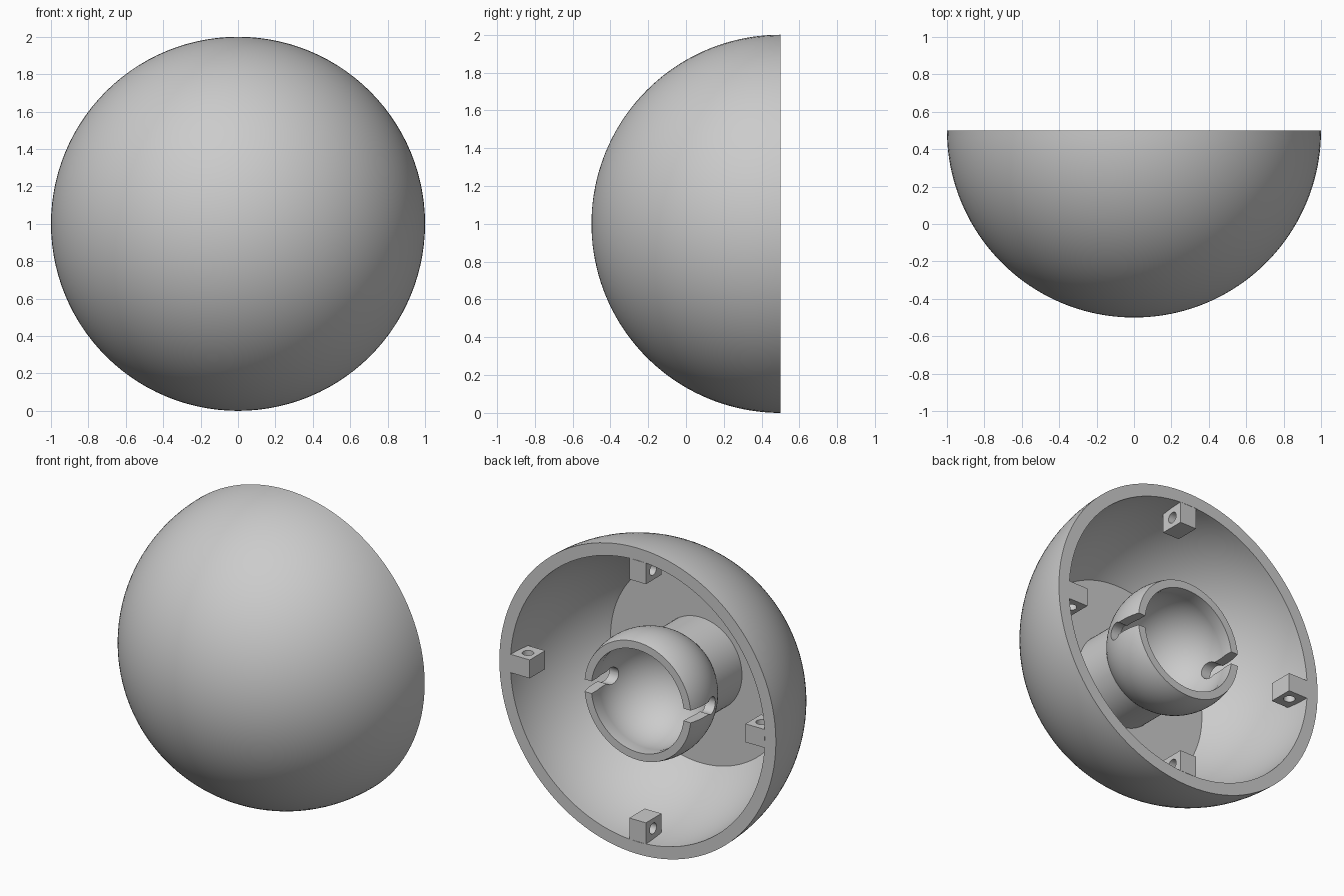
import bpy
import bmesh
from math import sin, cos, pi, radians, sqrt, asin, acos
from mathutils import Matrix, Vector

cube = bpy.data.objects.get("Cube")
if cube:
    bpy.data.objects.remove(cube, do_unlink=True)

# One plain grey for the whole moulding
grey = bpy.data.materials.new("plain_grey")
grey.use_nodes = True
GREY = (0.6, 0.6, 0.6, 1)
grey.diffuse_color = GREY
grey.node_tree.nodes["Principled BSDF"].inputs["Base Color"].default_value = GREY

CENTRE = Vector((0, 0.5, 1))   # middle of the open rim


def add_object(name, bm):
    bmesh.ops.remove_doubles(bm, verts=bm.verts, dist=1e-5)
    bmesh.ops.recalc_face_normals(bm, faces=bm.faces)
    mesh = bpy.data.meshes.new(name)
    bm.to_mesh(mesh)
    bm.free()
    mesh.materials.append(grey)
    obj = bpy.data.objects.new(name, mesh)
    bpy.context.collection.objects.link(obj)
    obj.location = CENTRE
    return obj


def arc(radius, centre_y, start, end, steps):
    """Profile points (distance from axis, y); angle 0 is sideways, 90 is forward."""
    angles = [start + (end - start) * i / steps for i in range(steps + 1)]
    return [(radius * cos(a), centre_y - radius * sin(a)) for a in angles]


def revolve(name, profile, segments):
    bm = bmesh.new()
    verts = [bm.verts.new((r, y, 0)) for r, y in profile]
    edges = [bm.edges.new(pair) for pair in zip(verts, verts[1:])]
    bmesh.ops.spin(bm, geom=verts + edges, cent=(0, 0, 0), axis=(0, 1, 0),
                   angle=2 * pi, steps=segments)
    return add_object(name, bm)


def prism_x(name, outline, half):
    """Extrude a (y, z) outline along x, both ways from the middle."""
    bm = bmesh.new()
    face = bm.faces.new([bm.verts.new((-half, y, z)) for y, z in outline])
    new = bmesh.ops.extrude_face_region(bm, geom=[face])["geom"]
    bmesh.ops.translate(bm, vec=(2 * half, 0, 0),
                        verts=[v for v in new if isinstance(v, bmesh.types.BMVert)])
    return add_object(name, bm)


def cut(obj, cutter):
    cutter.hide_render = True
    mod = obj.modifiers.new("cut", 'BOOLEAN')
    mod.operation = 'DIFFERENCE'
    mod.solver = 'EXACT'
    mod.object = cutter
    bpy.context.view_layer.update()
    depsgraph = bpy.context.evaluated_depsgraph_get()
    mesh = bpy.data.meshes.new_from_object(obj.evaluated_get(depsgraph))
    obj.modifiers.clear()
    obj.data = mesh
    bpy.data.objects.remove(cutter, do_unlink=True)


# Half-sphere shell with a flat round floor inside
INNER, FLOOR = 0.92, 0.65
shell = revolve("shell",
                arc(INNER, 0, 0, asin(FLOOR / INNER), 20)[::-1]
                + arc(1, 0, 0, pi / 2, 40), 112)
bm = bmesh.new()
bm.from_mesh(shell.data)
bmesh.ops.holes_fill(bm, edges=[e for e in bm.edges if e.is_boundary], sides=0)
bmesh.ops.recalc_face_normals(bm, faces=bm.faces)
bm.to_mesh(shell.data)
bm.free()

# Post carrying a ball socket
BALL_Y, BALL, CUP, POST = -0.125, 0.405, 0.341, 0.3
MOUTH = sqrt(CUP ** 2 - 0.065 ** 2)
profile = arc(CUP, BALL_Y, pi / 2, -asin(0.065 / CUP), 24)
profile += [(MOUTH, 0)]
profile += arc(BALL, BALL_Y, asin(BALL_Y / BALL), acos(POST / BALL), 24)
profile += [(POST, -FLOOR - 0.02), (0, -FLOOR - 0.02)]
socket = revolve("socket_and_post", profile, 80)

# Keyhole slots on both sides of the socket
SLIT, HOLE, HOLE_Y = 0.04, 0.055, -0.2
turn = asin(SLIT / HOLE)
outline = [(0.1, -SLIT), (0.1, SLIT)]
for i in range(25):
    a = turn + (2 * pi - 2 * turn) * i / 24
    outline.append((HOLE_Y + HOLE * cos(a), HOLE * sin(a)))
cut(socket, prism_x("slot_cutter", outline, 0.7))

# Four drilled lugs around the rim
lugs = []
for i, side in enumerate(("top", "right", "bottom", "left")):
    lug = prism_x(side + "_lug",
                  [(0, 0.78), (0, 0.918), (-0.16, 0.918), (-0.16, 0.78)], 0.06)
    ring = [2 * pi * k / 24 for k in range(24)]
    cut(lug, prism_x("hole_cutter",
                     [(-0.075 + 0.035 * cos(a), 0.845 + 0.035 * sin(a)) for a in ring],
                     0.1))
    lug.data.transform(Matrix.Rotation(radians(-90 * i), 4, 'Y'))
    lugs.append(lug)

# Smooth curved faces, keep edges sharp
bpy.ops.object.select_all(action='DESELECT')
for obj in [shell, socket] + lugs:
    obj.select_set(True)
bpy.context.view_layer.objects.active = shell
bpy.ops.object.shade_smooth_by_angle(angle=radians(30))
